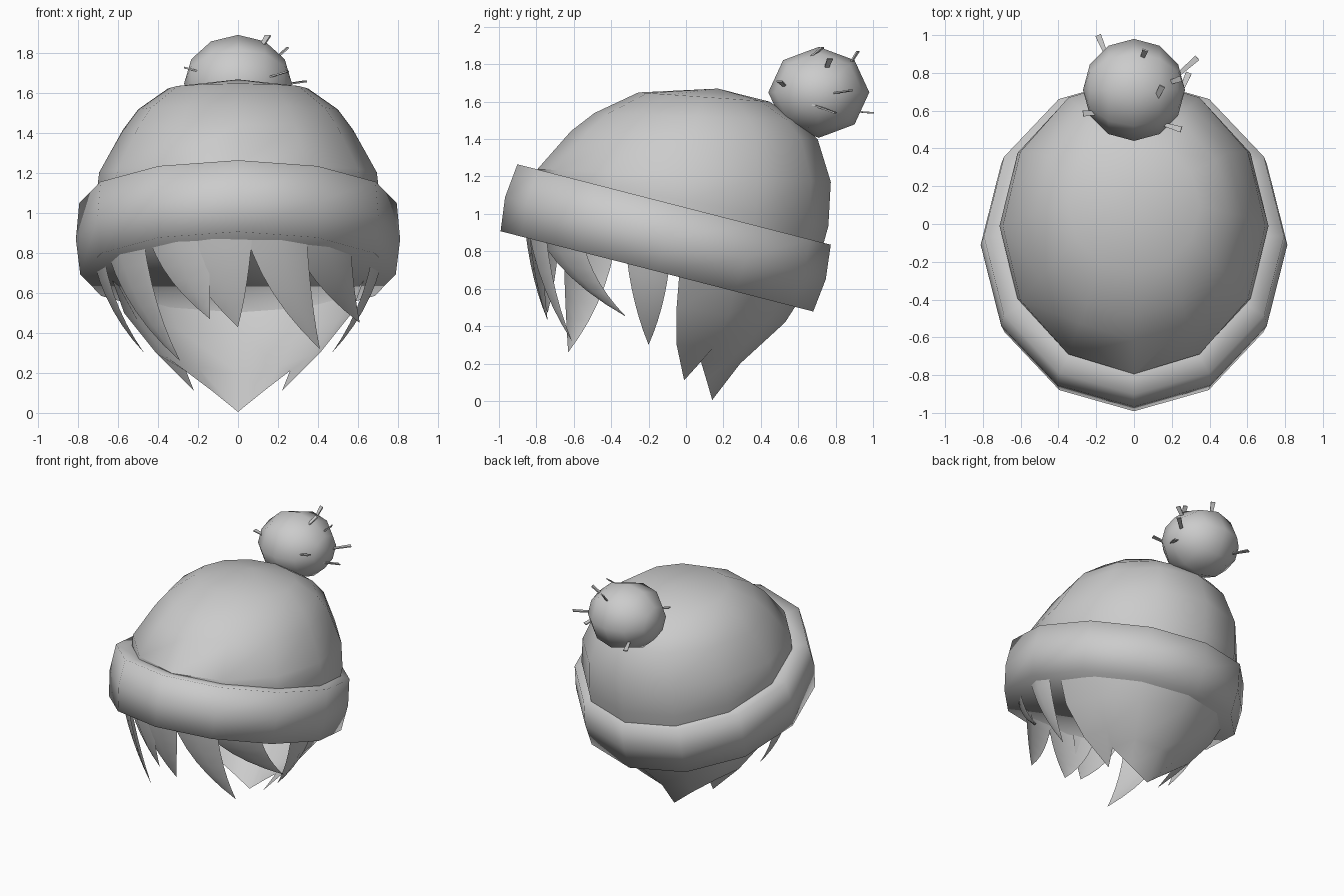
import bpy, math
from mathutils import Vector, Matrix

cube = bpy.data.objects.get("Cube")
if cube:
    bpy.data.objects.remove(cube)

grey = bpy.data.materials.new("soft_grey")
grey.use_nodes = True
grey.diffuse_color = (0.6, 0.6, 0.6, 1)
grey.node_tree.nodes["Principled BSDF"].inputs["Base Color"].default_value = (0.6, 0.6, 0.6, 1)

LEAN = 14.4   # degrees the band leans back


def finish(obj, angle):
    obj.data.materials.append(grey)
    bpy.ops.object.select_all(action='DESELECT')
    obj.select_set(True)
    bpy.context.view_layer.objects.active = obj
    bpy.ops.object.shade_smooth_by_angle(angle=math.radians(angle))
    return obj


def build(name, verts, faces, angle=50):
    mesh = bpy.data.meshes.new(name)
    mesh.from_pydata(verts, [], faces)
    mesh.update()
    obj = bpy.data.objects.new(name, mesh)
    bpy.context.collection.objects.link(obj)
    return finish(obj, angle)


def grid_faces(rows, cols, closed=False):
    span = cols if closed else cols - 1
    return [(r * cols + c, r * cols + (c + 1) % cols,
             (r + 1) * cols + (c + 1) % cols, (r + 1) * cols + c)
            for r in range(rows - 1) for c in range(span)]


def ring(y, z, rx, ry, lean, sides=12):
    """Elliptical ring leaning back, first point at the front."""
    turn = Matrix.Rotation(-math.radians(lean), 4, 'X')
    angles = [math.tau * i / sides for i in range(sides)]
    return [Vector((0, y, z)) + turn @ Vector((rx * math.sin(a), -ry * math.cos(a), 0))
            for a in angles]


# Folded band: bulging wall, ledge meeting the crown, flat closed underside
axis = Matrix.Rotation(-math.radians(LEAN), 4, 'X') @ Vector((0, 0, 1))
band = []
for h, rx, ry in ((-0.183, 0.79, 0.863), (0, 0.812, 0.885),
                  (0.186, 0.795, 0.865), (0.186, 0.66, 0.73)):
    centre = Vector((0, -0.11, 0.87)) + axis * h
    band += ring(centre.y, centre.z, rx, ry, LEAN)
build("hat_band", band, grid_faces(4, 12, True) + [tuple(reversed(range(12)))], 100)

# Domed crown, its rings levelling out towards the top
crown = []
for level in ((-0.05, 0.93, 0.70, 0.78, LEAN), (-0.01, 1.07, 0.712, 0.783, 10),
              (-0.01, 1.205, 0.695, 0.785, 2.5), (0.045, 1.42, 0.575, 0.66, 2),
              (0.06, 1.52, 0.50, 0.55, 2), (0.095, 1.625, 0.35, 0.35, 4)):
    crown += ring(*level)
top = len(crown)
crown.append(Vector((0, 0.17, 1.67)))
faces = grid_faces(6, 12, True)
faces += [(top - 12 + i, top - 12 + (i + 1) % 12, top) for i in range(12)]
build("hat_crown", crown, faces)

# Pompom: coarse ball with its poles at the sides
bpy.ops.mesh.primitive_uv_sphere_add(segments=8, ring_count=6, radius=0.27, location=(0, 0.71, 1.65))
pom = bpy.context.object
pom.name = "pompom"
pom.data.transform(Matrix.Diagonal((1, 1, 0.9, 1)) @ Matrix.Rotation(math.pi / 2, 4, 'Y'))
finish(pom, 60)

# Loose yarn ends on the pompom, as flat slivers widening outwards
YARN = (((-0.16, 0.59, 1.70), (-0.27, 0.585, 1.73)), ((0.20, 0.76, 1.64), (0.335, 0.88, 1.66)),
        ((0.15, 0.53, 1.68), (0.25, 0.50, 1.71)), ((-0.14, 0.88, 1.55), (-0.19, 1.0, 1.54)),
        ((0.16, 0.74, 1.75), (0.25, 0.77, 1.83)), ((0.09, 0.61, 1.79), (0.15, 0.73, 1.89)),
        ((0.04, 0.87, 1.79), (0.06, 0.92, 1.87)), ((0.23, 0.66, 1.59), (0.29, 0.80, 1.54)))
for n, ends in enumerate(YARN):
    base, tip = map(Vector, ends)
    out = (tip - base).normalized()
    side = out.cross(Vector((0, 0, 1))).normalized()
    up = out.cross(side) * 0.004
    verts = []
    for p, w in ((base - out * 0.03, 0.007), (tip, 0.016)):
        verts += [p - side * w - up, p + side * w - up, p + side * w + up, p - side * w + up]
    build(f"yarn_end_{n + 1}", verts, grid_faces(2, 4, True) + [(3, 2, 1, 0), (4, 5, 6, 7)], 30)

# Back hair: one half as strands from edge to centre, mirrored
HALF = (
    ((0.66, -0.03, 0.75), (0.57, -0.05, 0.5), (0.41, -0.05, 0.3), (0.22, -0.01, 0.11)),
    ((0.60, 0.27, 0.66), (0.50, 0.23, 0.46), (0.37, 0.15, 0.29), (0.26, 0.08, 0.21)),
    ((0.36, 0.52, 0.59), (0.30, 0.43, 0.42), (0.20, 0.25, 0.23), (0.13, 0.11, 0.11)),
    ((0.0, 0.62, 0.56), (0.0, 0.53, 0.42), (0.0, 0.29, 0.2), (0.0, 0.14, 0.005)),
)
columns = list(HALF) + [tuple((-x, y, z) for x, y, z in col) for col in reversed(HALF[:-1])]
build("back_hair", [p for col in columns for p in col],
      [tuple(reversed(f)) for f in grid_faces(len(columns), 4)], 120)


# Fringe and side locks: curved blades narrowing from the band to a tip
def lock(name, start, end, tip, rows=6):
    tip = Vector(tip)
    verts = []
    for r in range(rows):
        t = r / rows
        for k in range(3):
            a = math.radians(start + (end - start) * k / 2)
            reach = 0.69 + (0.03 if k == 1 else 0)
            x, y = reach * math.sin(a), -0.15 - reach * math.cos(a)
            root = Vector((x, y, 0.72 - 0.257 * (y + 0.12)))
            d = tip - root
            bend = root + Vector((d.x * 0.25, d.y * 0.25, d.z * 0.55))
            verts.append(root * (1 - t) ** 2 + bend * 2 * t * (1 - t) + tip * t * t)
    verts.append(tip)
    last = (rows - 1) * 3
    build(name, verts, [tuple(reversed(f)) for f in grid_faces(rows, 3)]
          + [(last + 1, last, rows * 3), (last + 2, last + 1, rows * 3)], 60)


lock("fringe_right_outer", -70, -43, (-0.29, -0.63, 0.26))
lock("fringe_right_inner", -40, -12, (-0.14, -0.74, 0.47))
lock("fringe_centre", -26, 6, (0.0, -0.74, 0.43))
lock("fringe_left_inner", 3, 30, (0.41, -0.61, 0.32))
lock("fringe_left_outer", 22, 55, (0.61, -0.32, 0.45))
for s, word in ((-1, "right"), (1, "left")):
    a, b = sorted((s * 76, s * 95))
    lock(f"side_lock_{word}", a, b, (s * 0.47, -0.2, 0.3))
